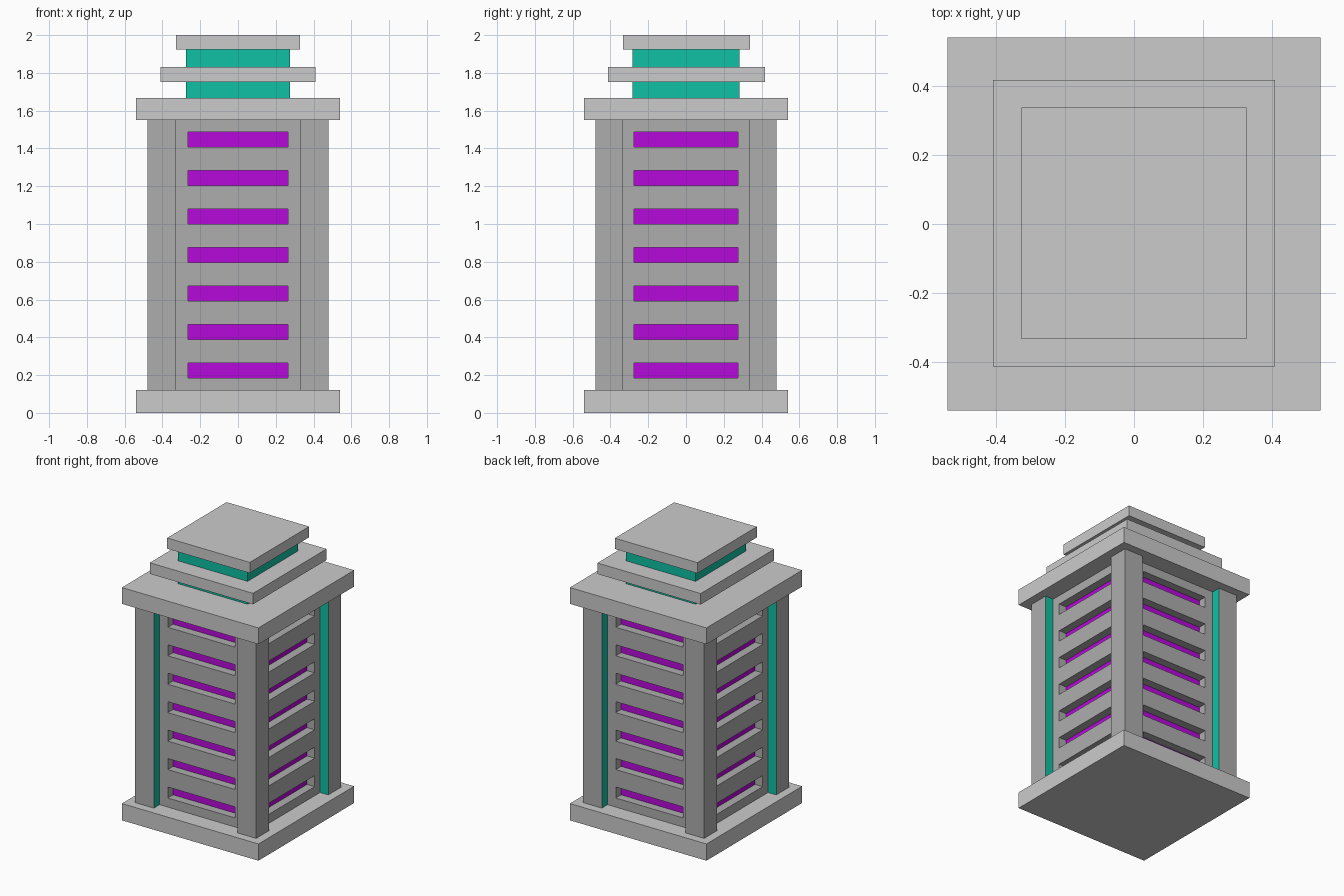
import bpy, bmesh
from mathutils import Vector

if "Cube" in bpy.data.objects:
    bpy.data.objects.remove(bpy.data.objects["Cube"])


def material(name, color):
    m = bpy.data.materials.new(name)
    m.diffuse_color = color
    m.use_nodes = True
    m.node_tree.nodes["Principled BSDF"].inputs["Base Color"].default_value = m.diffuse_color
    return m


grey = material("grey", (0.42, 0.42, 0.42, 1))
teal = material("teal", (0.005, 0.53, 0.37, 1))
purple = material("purple", (0.47, 0.003, 0.70, 1))


def finish(name, bm, mats=()):
    bmesh.ops.recalc_face_normals(bm, faces=bm.faces)
    me = bpy.data.meshes.new(name)
    bm.to_mesh(me)
    bm.free()
    for m in mats:
        me.materials.append(m)
    ob = bpy.data.objects.new(name, me)
    bpy.context.collection.objects.link(ob)
    return ob


def slab(name, hx, hy, z0, z1, mats=(), cx=0, cy=0):
    bm = bmesh.new()
    bmesh.ops.create_cube(bm, size=1)
    for v in bm.verts:
        v.co = (cx + v.co.x * 2 * hx, cy + v.co.y * 2 * hy, z0 + (v.co.z + 0.5) * (z1 - z0))
    return finish(name, bm, mats)


# Body: square outline with a shallow recess in each side, raised to full height
OUT, PANEL, PX, PY = 0.48, 0.415, 0.331, 0.336
Z0, Z1 = 0.12, 1.55
SLOT_X, SLOT_Y, SLOT_H, SLOT_Z, STEP, DEPTH = 0.266, 0.275, 0.079, 0.185, 0.2037, 0.06

quarter = [(OUT, -PY), (PANEL, -PY), (PANEL, PY), (OUT, PY), (OUT, OUT),
           (PX, OUT), (PX, PANEL), (-PX, PANEL), (-PX, OUT), (-OUT, OUT)]
outline = quarter + [(-x, -y) for x, y in quarter]

bm = bmesh.new()
base = bm.faces.new([bm.verts.new((x, y, Z0)) for x, y in outline])
ext = bmesh.ops.extrude_face_region(bm, geom=[base], use_keep_orig=True)
bmesh.ops.translate(bm, vec=(0, 0, Z1 - Z0),
                    verts=[g for g in ext["geom"] if isinstance(g, bmesh.types.BMVert)])
bmesh.ops.recalc_face_normals(bm, faces=bm.faces)


def is_panel(f):
    c = f.calc_center_median()
    return abs(f.normal.z) < 0.5 and abs(abs(c.dot(f.normal)) - PANEL) < 1e-4 \
        and abs(c.x) < PANEL + 1e-3 and abs(c.y) < PANEL + 1e-3


# Teal inner sides of the corner posts
for f in bm.faces:
    c = f.calc_center_median()
    mid = (OUT + PANEL) / 2
    if abs(f.normal.z) < 0.5 and (abs(abs(c.x) - mid) < 1e-3 or abs(abs(c.y) - mid) < 1e-3):
        f.material_index = 1


# Cut the panels into a grid, then push the slot cells inward
def cut(co, no):
    faces = [f for f in bm.faces if is_panel(f)]
    geom = set(faces)
    for f in faces:
        geom.update(f.edges, f.verts)
    bmesh.ops.bisect_plane(bm, geom=list(geom), dist=1e-5, plane_co=co, plane_no=no)


levels = [SLOT_Z + i * STEP for i in range(7)]
for s in (-1, 1):
    cut((s * SLOT_X, 0, 0), (1, 0, 0))
    cut((0, s * SLOT_Y, 0), (0, 1, 0))
for z in levels:
    cut((0, 0, z), (0, 0, 1))
    cut((0, 0, z + SLOT_H), (0, 0, 1))

bm.normal_update()
slots = []
for f in bm.faces:
    c = f.calc_center_median()
    if is_panel(f) and abs(c.x * f.normal.y) < 0.01 and abs(c.y * f.normal.x) < 0.01 \
            and any(z < c.z < z + SLOT_H for z in levels):
        slots.append(f)
bmesh.ops.inset_individual(bm, faces=slots, thickness=0, depth=-DEPTH)
for f in slots:
    f.material_index = 2
finish("slotted_body", bm, (grey, teal, purple))

# Base, cornice and stepped cap
slab("base_plate", 0.541, 0.541, 0, 0.12)
slab("cornice_plate", 0.541, 0.541, 1.55, 1.667)
slab("cap_core", 0.275, 0.284, 1.667, 1.923, (teal,))
slab("middle_plate", 0.409, 0.416, 1.752, 1.831, cy=0.002)
slab("top_plate", 0.327, 0.336, 1.923, 2.0, cy=0.002)
